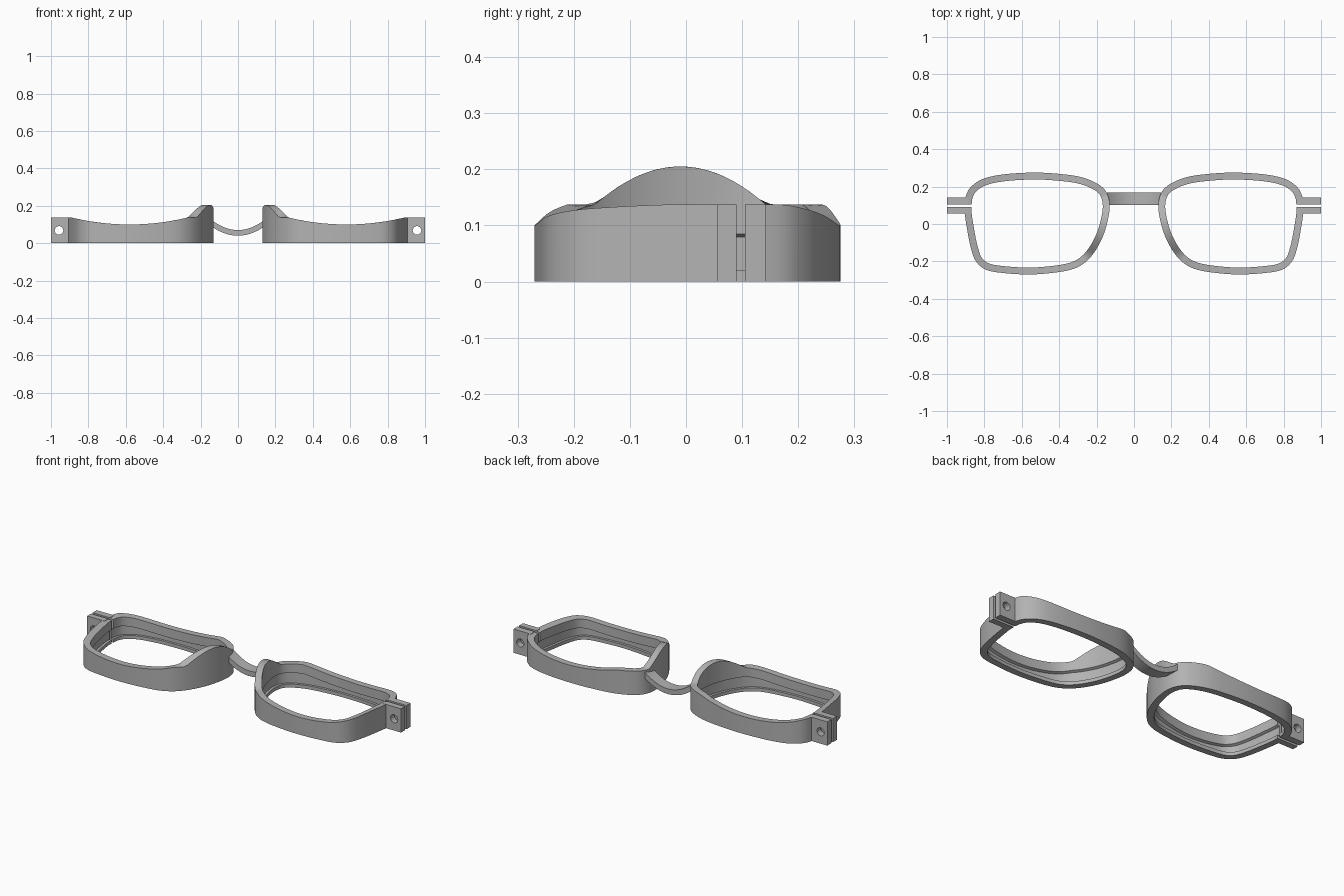
import bpy, bmesh, math
from mathutils import Vector

if "Cube" in bpy.data.objects:
    bpy.data.objects.remove(bpy.data.objects["Cube"])

grey = bpy.data.materials.new("frame grey")
grey.use_nodes = True
COLOUR = (0.45, 0.45, 0.45, 1)
grey.diffuse_color = COLOUR
grey.node_tree.nodes["Principled BSDF"].inputs["Base Color"].default_value = COLOUR

TAB_TOP = 0.137
WALL = 0.037


def finish(name, bm, mirror=True, smooth=True):
    """Turn a bmesh into a named object, mirrored across x when asked."""
    bmesh.ops.recalc_face_normals(bm, faces=bm.faces)
    mesh = bpy.data.meshes.new(name)
    bm.to_mesh(mesh)
    bm.free()
    mesh.materials.append(grey)
    ob = bpy.data.objects.new(name, mesh)
    bpy.context.collection.objects.link(ob)
    bpy.ops.object.select_all(action='DESELECT')
    ob.select_set(True)
    bpy.context.view_layer.objects.active = ob
    if smooth:
        bpy.ops.object.shade_smooth_by_angle(angle=math.radians(30))
    if mirror:
        mod = ob.modifiers.new("mirror", 'MIRROR')
        mod.use_mirror_merge = False
    return ob


def smooth_path(points, steps):
    """Catmull-Rom curve through an open list of points."""
    p = [Vector(q) for q in points]
    p = [2 * p[0] - p[1]] + p + [2 * p[-1] - p[-2]]
    path = []
    for a, b, c, d in zip(p, p[1:], p[2:], p[3:]):
        for i in range(steps):
            t = i / steps
            path.append(0.5 * (2 * b + (c - a) * t + (2 * a - 5 * b + 4 * c - d) * t ** 2
                               + (3 * b - a - 3 * c + d) * t ** 3))
    return path + [p[-2]]


def loft(sections):
    """Skin a row of equal cross-sections and cap both ends."""
    bm = bmesh.new()
    rings = [[bm.verts.new(v) for v in s] for s in sections]
    n = len(rings[0])
    for r, s in zip(rings, rings[1:]):
        for i in range(n):
            j = (i + 1) % n
            bm.faces.new((r[i], r[j], s[j], s[i]))
    bm.faces.new(rings[0])
    bm.faces.new(rings[-1])
    return bm


def rim_top(p):
    """Dished top edge, with a raised nose rest on the inner side."""
    z = min(TAB_TOP, 0.1 + 0.037 * ((p.x - 0.58) / 0.31) ** 2)
    if p.x < 0.36:
        z += max(0, 0.068 * (1 - ((p.y + 0.01) / 0.152) ** 2))
    return z


# Lens rim, split at the hinge side, with a lens groove inside
outline = [(0.905, 0.105), (0.9, 0.145), (0.875, 0.195), (0.81, 0.24), (0.7, 0.265),
           (0.54, 0.275), (0.4, 0.268), (0.28, 0.25), (0.19, 0.212), (0.145, 0.165),
           (0.13, 0.1), (0.14, 0.02), (0.168, -0.07), (0.215, -0.155), (0.27, -0.212),
           (0.34, -0.245), (0.45, -0.263), (0.57, -0.27), (0.7, -0.262), (0.79, -0.245),
           (0.845, -0.2), (0.873, -0.125), (0.892, -0.03), (0.905, 0.055), (0.905, 0.09)]
path = smooth_path(outline, 5)
sections = []
for i, p in enumerate(path):
    t = (path[min(i + 1, len(path) - 1)] - path[max(i - 1, 0)]).normalized()
    if i in (0, len(path) - 1):
        t = Vector((0, 1))
    inward = Vector((-t.y, t.x))
    if i in (0, len(path) - 1):
        inward = Vector((-1, 0))
    inner = p + inward * WALL
    deep = p + inward * (WALL - 0.014)
    base = min(TAB_TOP, 0.1 + 0.037 * ((inner.x - 0.58) / 0.31) ** 2)
    groove = base - 0.052
    sections.append([(p.x, p.y, 0), (p.x, p.y, rim_top(p)),
                     (inner.x, inner.y, rim_top(inner)), (inner.x, inner.y, groove),
                     (deep.x, deep.y, groove - 0.006), (deep.x, deep.y, 0.02),
                     (inner.x, inner.y, 0.02), (inner.x, inner.y, 0)])
finish("lens_rim", loft(sections))

# Sagging bridge between the rims
sections = []
for i in range(25):
    x = -0.145 + 0.29 * i / 24
    sag = (x / 0.135) ** 2
    low, high = 0.04 + 0.045 * sag, 0.07 + 0.05 * sag
    sections.append([(x, 0.102, low), (x, 0.168, low), (x, 0.168, high), (x, 0.102, high)])
finish("bridge", loft(sections), mirror=False)


# Pair of clamp tabs with a screw hole at each outer side
def clamp_tab(name, y0, y1):
    bm = bmesh.new()
    bmesh.ops.create_cube(bm, size=1)
    for v in bm.verts:
        v.co = (0.89 if v.co.x < 0 else 1.0, y0 if v.co.y < 0 else y1,
                0 if v.co.z < 0 else TAB_TOP)
    tab = finish(name, bm, mirror=False, smooth=False)
    bpy.ops.mesh.primitive_cylinder_add(vertices=32, radius=0.023, depth=0.3,
                                        location=(0.957, 0.1, 0.068),
                                        rotation=(math.pi / 2, 0, 0))
    cutter = bpy.context.object
    cutter.name = "screw_hole_cutter"
    cut = tab.modifiers.new("screw hole", 'BOOLEAN')
    cut.operation = 'DIFFERENCE'
    cut.object = cutter
    bpy.context.view_layer.objects.active = tab
    bpy.ops.object.modifier_apply(modifier=cut.name)
    bpy.data.objects.remove(cutter)
    tab.modifiers.new("mirror", 'MIRROR').use_mirror_merge = False


clamp_tab("front_clamp_tab", 0.055, 0.09)
clamp_tab("back_clamp_tab", 0.105, 0.142)
